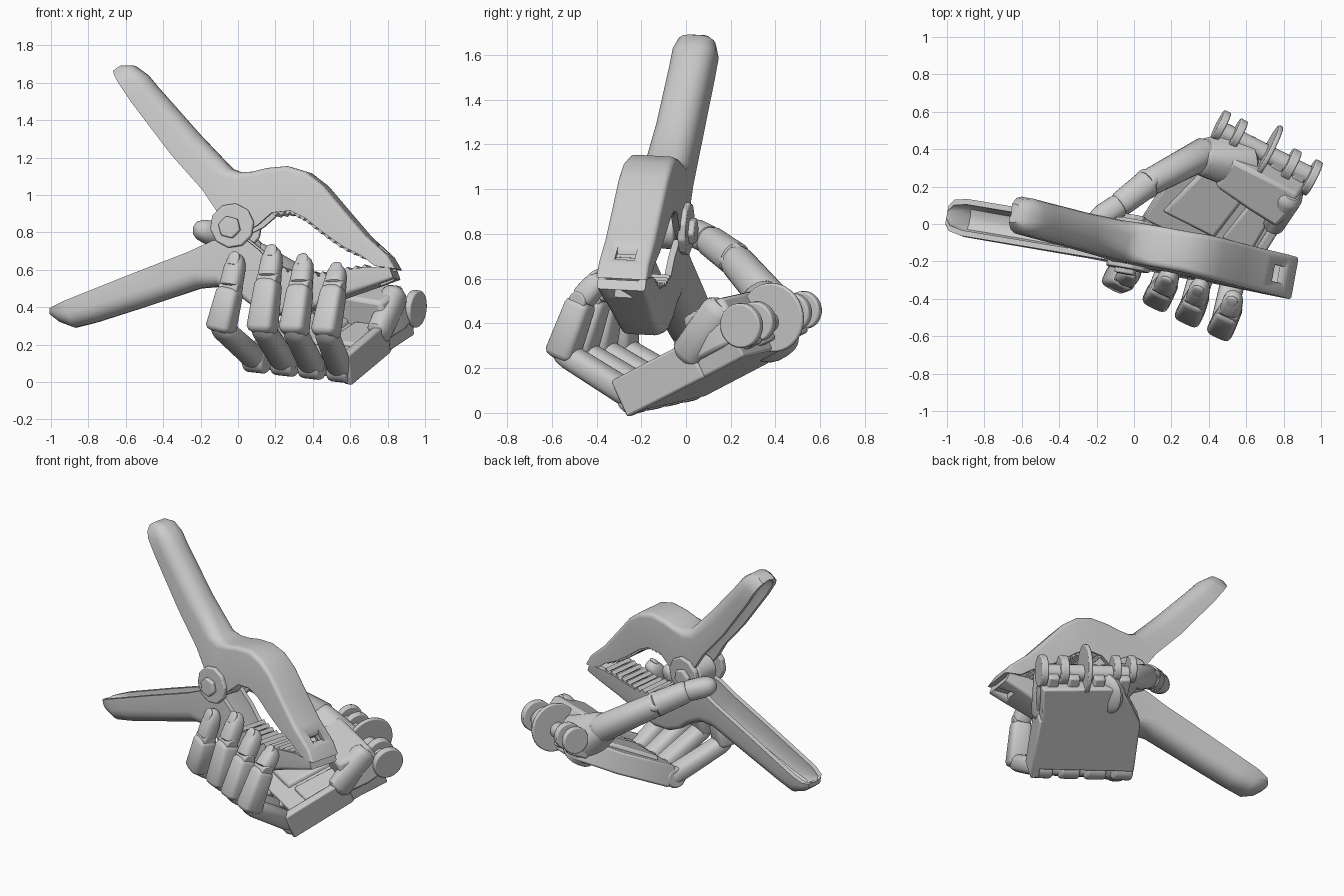
import bpy, bmesh, math
from mathutils import Vector

if "Cube" in bpy.data.objects:
    bpy.data.objects.remove(bpy.data.objects["Cube"])

# Hand frame: u across the knuckles, v from knuckles to wrist, n out of the palm
O = Vector((0.33, -0.12, 0.10))
U = Vector((0.88, -0.45, -0.10)).normalized()
V = Vector((0.43, 0.805, 0.41))
V = (V - U * V.dot(U)).normalized()
N = U.cross(V)


def H(u, v, n):
    return O + U * u + V * v + N * n


def C(x, z, w=0.0):
    """Point on the slanted clamp plane, w across its thickness."""
    return Vector((x, -0.162 - 0.19 * x + 0.058 * z, z)) + Vector((0.18, 0.98, -0.05)) * w


def mesh(name, verts, faces, angle=35, bevel=0):
    me = bpy.data.meshes.new(name)
    me.from_pydata([tuple(v) for v in verts], [], faces)
    bm = bmesh.new()
    bm.from_mesh(me)
    bmesh.ops.recalc_face_normals(bm, faces=bm.faces)
    bm.to_mesh(me)
    bm.free()
    ob = bpy.data.objects.new(name, me)
    bpy.context.collection.objects.link(ob)
    if bevel:
        m = ob.modifiers.new("Bevel", 'BEVEL')
        m.width, m.segments = bevel, 2
    bpy.ops.object.select_all(action='DESELECT')
    ob.select_set(True)
    bpy.context.view_layer.objects.active = ob
    bpy.ops.object.shade_smooth_by_angle(angle=math.radians(angle))
    return ob


def loft(name, rings, angle=35, bevel=0):
    k = len(rings[0])
    faces = [(i * k + j, i * k + (j + 1) % k, (i + 1) * k + (j + 1) % k, (i + 1) * k + j)
             for i in range(len(rings) - 1) for j in range(k)]
    faces += [tuple(range(k))[::-1], tuple(range((len(rings) - 1) * k, len(rings) * k))]
    return mesh(name, [p for r in rings for p in r], faces, angle, bevel)


def disc(name, c, axis, r, half, sides=32, bevel=0.008):
    a = axis.normalized()
    s = a.orthogonal().normalized()
    t = a.cross(s)
    ring = [s * math.cos(q) * r + t * math.sin(q) * r
            for q in (2 * math.pi * i / sides for i in range(sides))]
    return loft(name, [[c + p + a * h for p in ring] for h in (-half, half)], 35, bevel)


def slab(name, poly, n0, n1, shrink=1.0, bevel=0.012):
    cu = sum(p[0] for p in poly) / len(poly)
    cv = sum(p[1] for p in poly) / len(poly)
    return loft(name, [[H(u, v, n0) for u, v in poly],
                       [H(cu + (u - cu) * shrink, cv + (v - cv) * shrink, n1) for u, v in poly]], 35, bevel)


def limb(name, a, b, wa, wb, da, db, stations, power=0.6, side=U):
    """Tapered rounded-box limb from a to b."""
    d = b - a
    s = (side - d * side.dot(d) / d.length_squared).normalized()
    t = d.normalized().cross(s)
    rings = []
    for f, sc in stations:
        w, e = (wa + (wb - wa) * f) * sc, (da + (db - da) * f) * sc
        ring = []
        for i in range(24):
            q = 2 * math.pi * i / 24
            c, n = math.cos(q), math.sin(q)
            ring.append(a + d * f + s * w * math.copysign(abs(c) ** power, c)
                        + t * e * math.copysign(abs(n) ** power, n))
        rings.append(ring)
    return loft(name, rings, 40)


BOX = [(-.12, .55), (-.08, .85), (0, 1), (.88, 1), (.95, .92), (1, .7)]
TIP = [(-.04, .75), (0, .95), (.1, 1), (.6, 1), (.85, .88), (1, .66), (1.08, .4), (1.11, .12)]
ROUND = [(-.15, .3), (-.1, .7), (0, 1), (.9, 1), (1, .9), (1.08, .6)]


def channel(name, stations):
    """U-shaped pressed channel: each station is outer xz, inner xz, half width, corner, floor."""
    rings = []
    for ox, oz, ix, iz, h, r, fl in stations:
        o, i = Vector((ox, oz)), Vector((ix, iz))
        D = (i - o).length
        k = 0.03
        half = [(D, h)]
        half += [(r - r * math.sin(q), h - r + r * math.cos(q)) for q in (math.pi / 8 * j for j in range(5))]
        f = fl * D if fl else k
        r2 = max(r - k, 0.008)
        g = min(f + r2, D * 0.97)
        inn = [(f, h - k - r2), (f + (g - f) * .3, h - k - r2 * .3), (g, h - k), (D, h - k)]
        prof = half + [(d, -w) for d, w in half[::-1]] + [(d, -w) for d, w in inn[::-1]] + inn
        ring = []
        for d, w in prof:
            p = o + (i - o) * (d / D)
            ring.append(C(p.x, p.y, w))
        rings.append(ring)
    return loft(name, rings, 38)


# Spring clamp: the two pressed halves
upper = channel("upper_clamp_half", [
    (-.62, 1.69, -.66, 1.66, .05, .02, .9), (-.55, 1.69, -.645, 1.63, .085, .06, .75),
    (-.48, 1.64, -.62, 1.59, .10, .08, 0), (-.43, 1.58, -.56, 1.50, .10, .085, 0),
    (-.20, 1.32, -.34, 1.21, .10, .085, 0), (-.03, 1.14, -.17, 1.02, .105, .07, 0),
    (.02, 1.12, -.09, .90, .11, .05, 0), (.09, 1.12, .02, .78, .11, .03, 0),
    (.17, 1.14, .12, .83, .11, .03, 0), (.28, 1.15, .20, .90, .11, .03, 0),
    (.38, 1.12, .30, .91, .115, .03, 0), (.47, 1.05, .38, .87, .115, .025, 0),
    (.58, .92, .48, .79, .115, .025, 0), (.70, .78, .58, .72, .115, .025, 0),
    (.82, .67, .68, .67, .115, .02, 0), (.86, .60, .75, .615, .115, .015, .8)])
lower = channel("lower_clamp_half", [
    (-1.0, .36, -1.0, .39, .05, .015, .9), (-.95, .32, -.975, .40, .085, .06, .75),
    (-.87, .29, -.91, .43, .10, .08, 0), (-.75, .32, -.81, .47, .10, .085, 0),
    (-.50, .40, -.56, .57, .10, .085, 0), (-.20, .50, -.25, .69, .10, .08, 0),
    (-.10, .51, -.12, .75, .10, .06, 0), (0, .47, .03, .78, .098, .04, 0),
    (.08, .41, .13, .70, .098, .03, 0), (.18, .36, .21, .61, .10, .04, 0),
    (.30, .35, .32, .57, .10, .04, 0), (.45, .40, .45, .56, .10, .035, 0),
    (.60, .46, .58, .59, .105, .03, 0), (.74, .51, .70, .61, .11, .02, 0),
    (.85, .55, .83, .605, .11, .015, .8)])

# Square slots near the jaw tips
for ob, x, z in ((upper, .79, .72), (lower, .80, .515)):
    cut = loft("slot_cutter", [[C(x + a, z + b, w) for a, b in
               ((-.045, -.035), (.06, -.035), (.06, .035), (-.045, .035))] for w in (-.045, .045)])
    cut.hide_render = True
    cut.hide_viewport = True
    m = ob.modifiers.new("Slot", 'BOOLEAN')
    m.operation, m.object, m.solver = 'DIFFERENCE', cut, 'EXACT'

# Jaw teeth: small ridged bars along the gripping edges
for name, path in (("upper_tooth", [(.20, .90), (.30, .91), (.38, .87), (.48, .79), (.58, .72), (.70, .665)]),
                   ("lower_tooth", [(.21, .61), (.32, .57), (.45, .565), (.58, .59), (.72, .61)])):
    for (x0, z0), (x1, z1) in zip(path, path[1:]):
        for f in (.15, .48, .81):
            x, z = x0 + (x1 - x0) * f, z0 + (z1 - z0) * f
            loft(name, [[C(x + a, z + b, w) for a, b in ((-.018, 0), (0, -.018), (.018, 0), (0, .018))]
                        for w in (-.10, .10)], 20)

# Pivot lugs, nut and spring
AX = Vector((.18, .98, -.05))
disc("pivot_pin", C(-.02, .82), AX, .045, .16)
disc("pivot_spring", C(-.02, .82), AX, .085, .07)
for w in (-.115, .115):
    disc("pivot_lug", C(-.01, .83, w), AX, .12, .018, 10)
    disc("pivot_nut", C(-.02, .82, w * 1.25), AX, .062, .016, 6)

# Palm
slab("palm", [(-.32, .03), (.32, .03), (.33, .45), (.36, .64), (-.14, .66), (-.30, .40)], -.08, .06)
slab("outer_palm_edge", [(.27, -.03), (.325, -.04), (.34, .40), (.29, .42)], -.08, .10)
slab("palm_pad", [(-.26, .12), (.06, .12), (.10, .45), (-.18, .46)], .05, .085, .92)
slab("side_palm_pad", [(.09, .14), (.27, .14), (.27, .42), (.13, .42)], .05, .08, .92)
slab("heel_block", [(-.14, .44), (.12, .40), (.34, .38), (.37, .52), (.36, .67), (-.14, .67)], .0, .21, .80, .02)
limb("heel_roll", H(.30, .36, .05), H(.29, .60, .17), .06, .07, .08, .08, ROUND, .9)

# Wrist hinge discs
for u, v, r, h in ((-.21, .72, .085, .02), (-.11, .72, .085, .022), (.08, .71, .155, .013),
                   (.22, .70, .09, .025), (.35, .69, .10, .022)):
    disc("wrist_disc", H(u, v, .05), U, r, h)
disc("wrist_shaft", H(.07, .69, .04), U, .05, .29)
for u in (-.16, .0, .16, .29):
    slab("wrist_tab", [(u - .035, .58), (u + .035, .58), (u + .035, .71), (u - .035, .71)], -.05, .09)

# Fingers: knuckle u, middle joint, end joint, tip, half width
for name, u, p, d, t, w in (
        ("index", -.26, (-.09, -.29, .29), (-.04, -.285, .50), (-.005, -.25, .67), .068),
        ("middle", -.09, (.13, -.39, .29), (.165, -.34, .545), (.19, -.27, .705), .07),
        ("ring", .075, (.30, -.475, .28), (.335, -.40, .51), (.357, -.32, .655), .068),
        ("little", .245, (.47, -.55, .27), (.515, -.465, .505), (.535, -.38, .605), .066)):
    k, p, d, t = H(u, 0, -.01), Vector(p), Vector(d), Vector(t)
    disc(name + "_knuckle", k, U, .068, w * .9, 24, .015)
    limb(name + "_lower_segment", k, p, w, w * .95, .06, .055, ROUND, .8)
    limb(name + "_middle_segment", p, d, w * 1.08, w * .93, .07, .06, BOX, .5)
    disc(name + "_end_joint", d, U, .042, w * .82, 20)
    limb(name + "_tip", d + (t - d) * .08, t, w * .88, w * .78, .056, .05, TIP, .75)
    ax = (t - d).normalized()
    out = -(U.cross(ax)) if U.cross(ax).y > 0 else U.cross(ax)
    limb(name + "_nail", t - ax * .055 + out * .036, t + ax * .012 + out * .032,
         w * .5, w * .5, .017, .014, TIP, .8)

# Thumb: cone-shaped root, two segments and tip
T = [Vector(q) for q in ((.56, .34, .36), (.38, .38, .50), (.20, .29, .62), (.07, .215, .69),
                         (-.08, .10, .775), (-.215, .01, .82))]
limb("thumb_root", T[0], T[1] + (T[2] - T[1]) * .25, .17, .085, .14, .085, BOX, .8)
limb("thumb_lower_segment", T[1], T[3], .085, .072, .085, .075, ROUND, .9)
disc("thumb_joint", T[3], (T[4] - T[3]).cross(Vector((0.6, 1, -0.8))), .066, .06, 24, .02)
limb("thumb_middle_segment", T[3], T[4], .076, .068, .076, .068, ROUND, .9)
limb("thumb_tip", T[4], T[5], .064, .066, .064, .064, TIP + [(1.12, .04)], .9)
